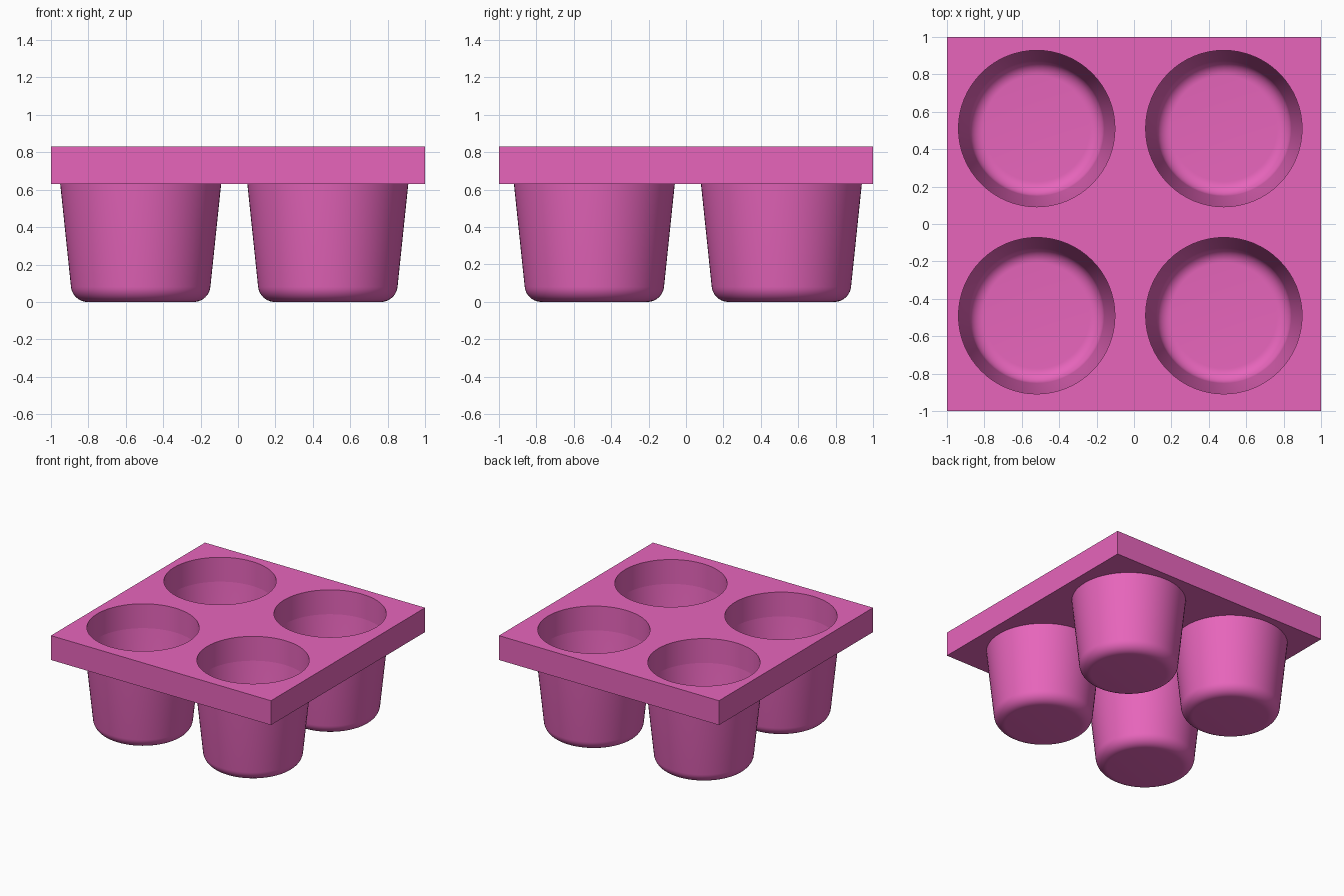
import bpy, bmesh, math
from mathutils import Vector

if "Cube" in bpy.data.objects:
    bpy.data.objects.remove(bpy.data.objects["Cube"])

SEG = 64
PLATE_Z, TOP_Z = 0.63, 0.83
HOLE_R, RIM_R = 0.418, 0.43
CENTRES = [(x, y) for x in (-0.52, 0.48) for y in (-0.49, 0.51)]

pink = bpy.data.materials.new("pink")
pink.diffuse_color = (0.80, 0.13, 0.50, 1)
pink.use_nodes = True
pink.node_tree.nodes["Principled BSDF"].inputs["Base Color"].default_value = pink.diffuse_color


def smooth(obj):
    bpy.ops.object.select_all(action='DESELECT')
    obj.select_set(True)
    bpy.context.view_layer.objects.active = obj
    bpy.ops.object.shade_smooth_by_angle(angle=math.radians(30))


def fillet(radius, steps=10):
    """Rounded bottom corner, from the wall round to the floor."""
    angles = [math.radians(-6 - 84 * i / steps) for i in range(steps + 1)]
    return [(0.283 + radius * math.cos(a), 0.09 + radius * math.sin(a)) for a in angles]


# Tapered thin-walled cup: outer wall and base, then inner floor and wall
outer = [(RIM_R, PLATE_Z)] + fillet(0.09) + [(0, 0)]
inner = [(HOLE_R, PLATE_Z)] + fillet(0.078) + [(0, 0.012)]
profile = outer + inner[::-1] + [(RIM_R, PLATE_Z)]
bm = bmesh.new()
verts = [bm.verts.new((r, 0, z)) for r, z in profile]
edges = [bm.edges.new(pair) for pair in zip(verts, verts[1:])]
bmesh.ops.spin(bm, geom=verts + edges, cent=(0, 0, 0), axis=(0, 0, 1),
               angle=math.tau, steps=SEG)
bmesh.ops.remove_doubles(bm, verts=bm.verts, dist=1e-5)
bmesh.ops.recalc_face_normals(bm, faces=bm.faces)
cup_mesh = bpy.data.meshes.new("cup")
bm.to_mesh(cup_mesh)
bm.free()
cup_mesh.materials.append(pink)
for x, y in CENTRES:
    cup = bpy.data.objects.new("cup", cup_mesh)
    cup.location = (x, y, 0)
    bpy.context.collection.objects.link(cup)
smooth(cup)

# Square top plate
bpy.ops.mesh.primitive_cube_add(size=1, location=(0, 0, (PLATE_Z + TOP_Z) / 2))
plate = bpy.context.object
plate.name = "top_plate"
plate.scale = (2, 2, TOP_Z - PLATE_Z)
bpy.ops.object.transform_apply(location=True, scale=True)
plate.data.materials.append(pink)

# Round openings through the plate
for x, y in CENTRES:
    bpy.ops.mesh.primitive_cylinder_add(vertices=SEG, radius=HOLE_R, depth=0.6,
                                        location=(x, y, (PLATE_Z + TOP_Z) / 2))
    cutter = bpy.context.object
    cutter.name = "hole_cutter"
    cutter.hide_render = True
    mod = plate.modifiers.new("hole", 'BOOLEAN')
    mod.operation = 'DIFFERENCE'
    mod.solver = 'EXACT'
    mod.object = cutter
    bpy.context.view_layer.objects.active = plate
    bpy.ops.object.modifier_apply(modifier=mod.name)
    bpy.data.objects.remove(cutter)
smooth(plate)
